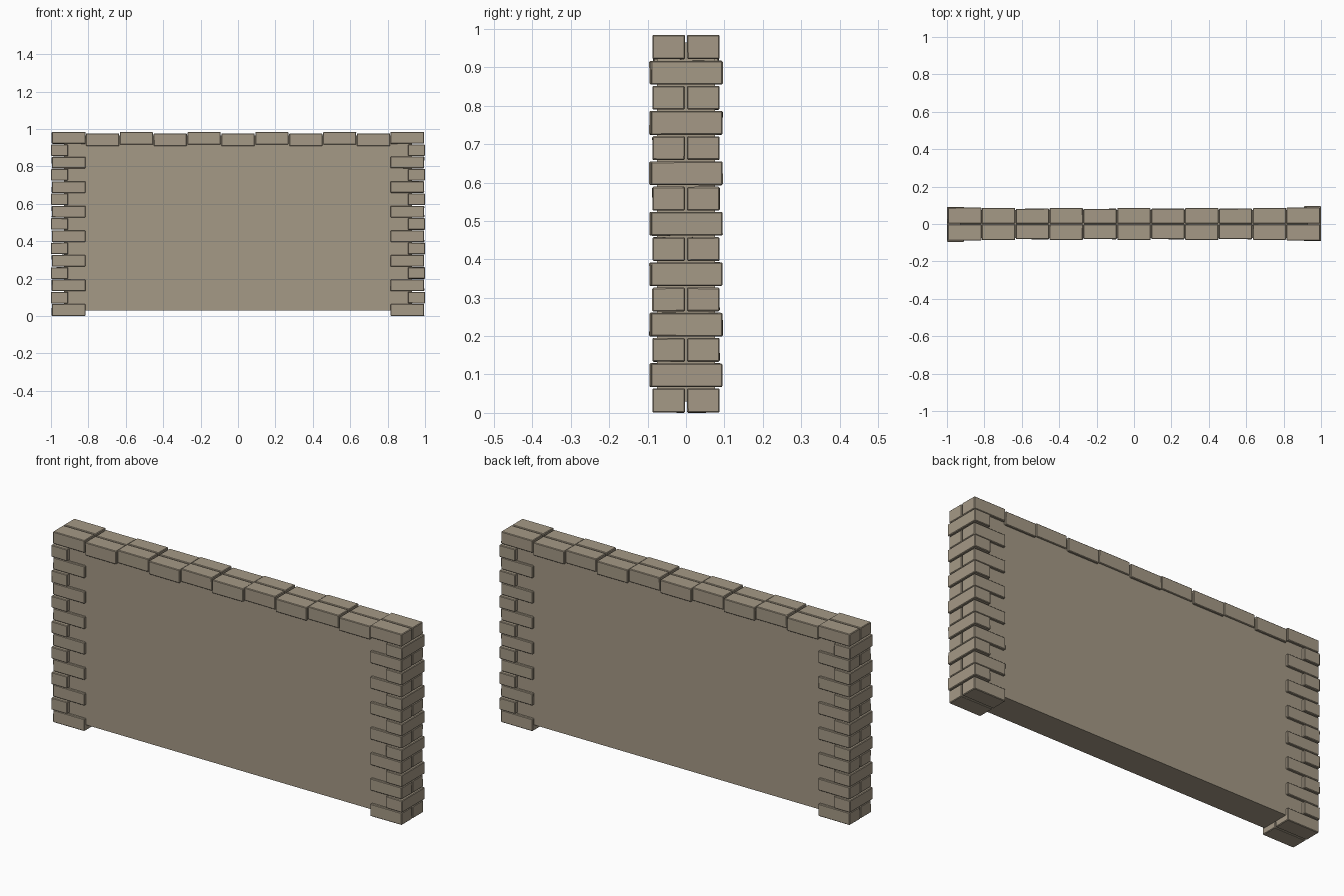
import bpy, bmesh, random
from mathutils import Vector

if "Cube" in bpy.data.objects:
    bpy.data.objects.remove(bpy.data.objects["Cube"])

random.seed(4)

stone = bpy.data.materials.new("warm grey stone")
stone.diffuse_color = (0.375, 0.319, 0.238, 1)
stone.use_nodes = True
stone.node_tree.nodes["Principled BSDF"].inputs["Base Color"].default_value = stone.diffuse_color


def block(name, lo, hi, bevel=0.003, jitter=0.001):
    """Box between two corners, with slightly uneven corners and a chipped edge."""
    bm = bmesh.new()
    bmesh.ops.create_cube(bm, size=1)
    lo, hi = Vector(lo), Vector(hi)
    for v in bm.verts:
        for i in range(3):
            v.co[i] = lo[i] if v.co[i] < 0 else hi[i]
            # uneven corners always shrink inwards
            v.co[i] += random.uniform(0, jitter) * (1 if v.co[i] == lo[i] else -1)
    if bevel:
        bmesh.ops.bevel(bm, geom=bm.edges[:], offset=bevel, segments=1, affect='EDGES')
    me = bpy.data.meshes.new(name)
    bm.to_mesh(me)
    bm.free()
    me.materials.append(stone)
    ob = bpy.data.objects.new(name, me)
    bpy.context.collection.objects.link(ob)
    return ob


# Plain wall slab
block("wall_panel", (-0.93, -0.075, 0.03), (0.93, 0.075, 0.965), 0, 0)

# Corner quoins: pairs of long bricks alternating with one crosswise brick
ROWS, H, GAP = 15, 0.985 / 15, 0.0015
for side, label in ((-1, "left"), (1, "right")):
    for r in range(ROWS):
        z0 = r * H + (GAP if r else 0)
        z1 = (r + 1) * H - (GAP if r < ROWS - 1 else 0)
        if r % 2 == 0:
            xs = sorted((side * 0.996, side * 0.815))
            for y0, y1, where in ((-0.088, -0.002, "front"), (0.002, 0.088, "back")):
                block(f"{label}_long_brick_{where}_{r}", (xs[0], y0, z0), (xs[1], y1, z1))
        else:
            xs = sorted((side * 1.0, side * 0.908))
            shift = side * 0.002
            block(f"{label}_cross_brick_{r}", (xs[0], -0.094 + shift, z0), (xs[1], 0.094 + shift, z1))

# Coping: nine pairs of bricks along the top, alternately low and high
N, X0 = 9, -0.815
step = -2 * X0 / N
for i in range(N):
    low = i % 2 == 0
    z0, z1 = (0.908, 0.977) if low else (0.916, 0.984)
    out = 0.086 if low else 0.082
    x0, x1 = X0 + i * step + 0.0015, X0 + (i + 1) * step - 0.0015
    block(f"coping_front_{i}", (x0, -out, z0), (x1, -0.002, z1))
    block(f"coping_back_{i}", (x0, 0.002, z0), (x1, out, z1))
